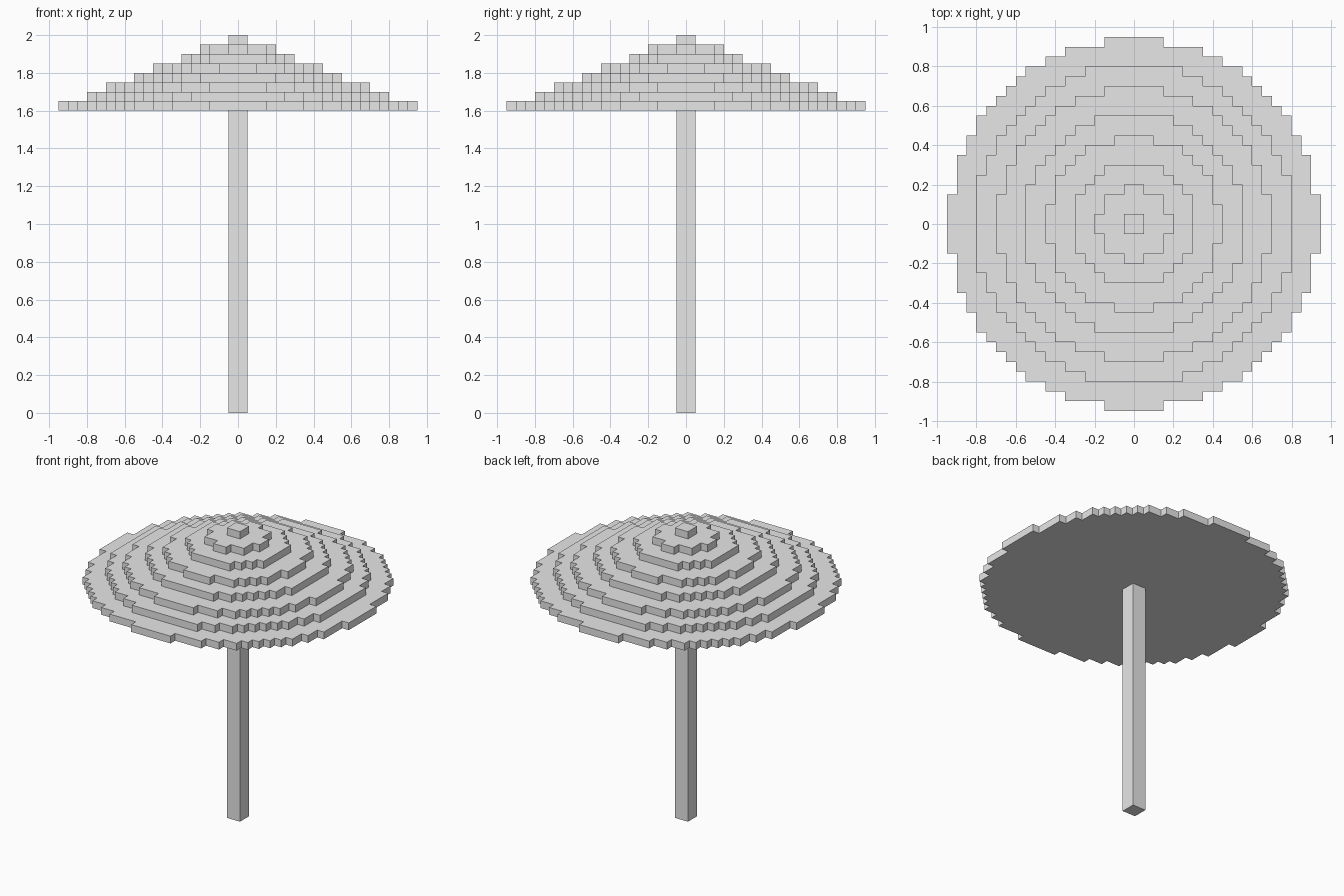
import bpy
import bmesh
import math

CELL = 0.05          # size of one block
POST_HEIGHT = 1.6
TIERS = 8

cube = bpy.data.objects.get("Cube")
if cube:
    bpy.data.objects.remove(cube, do_unlink=True)

grey = bpy.data.materials.new("plain grey")
grey.use_nodes = True
grey.diffuse_color = (0.8, 0.8, 0.8, 1)
grey.node_tree.nodes["Principled BSDF"].inputs["Base Color"].default_value = grey.diffuse_color


def stepped_disc(radius):
    """Outline of a circle made of square blocks, counter-clockwise."""
    rows = []
    for j in range(math.ceil(radius)):
        left = radius ** 2 - (j + 0.5) ** 2
        if left >= 0.25:
            rows.append(math.floor(math.sqrt(left) + 0.5))
    quarter = []
    for j in range(1, len(rows)):
        if rows[j] != rows[j - 1]:
            quarter += [(rows[j - 1], j), (rows[j], j)]
    quarter.append((rows[-1], len(rows)))
    outline = []
    for turn in range(4):
        outline += quarter
        quarter = [(-y, x) for x, y in quarter]
    return [(x * CELL, y * CELL) for x, y in outline]


def prism(name, outline, bottom, height):
    """Extrude a flat outline upwards into a closed solid."""
    bm = bmesh.new()
    base = bm.faces.new([bm.verts.new((x, y, bottom)) for x, y in outline])
    top = bmesh.ops.extrude_face_region(bm, geom=[base], use_keep_orig=True)["geom"]
    bmesh.ops.translate(bm, vec=(0, 0, height),
                        verts=[v for v in top if isinstance(v, bmesh.types.BMVert)])
    bmesh.ops.recalc_face_normals(bm, faces=bm.faces)
    mesh = bpy.data.meshes.new(name)
    bm.to_mesh(mesh)
    bm.free()
    mesh.materials.append(grey)
    obj = bpy.data.objects.new(name, mesh)
    bpy.context.collection.objects.link(obj)
    return obj


# Square post
prism("post", stepped_disc(1.25), 0, POST_HEIGHT)

# Canopy: stacked block discs, shrinking towards the cap
for tier in range(TIERS):
    radius = 18.75 - 2.5 * tier
    name = "canopy_cap" if tier == TIERS - 1 else f"canopy_tier_{tier + 1}"
    prism(name, stepped_disc(radius), POST_HEIGHT + tier * CELL, CELL)
